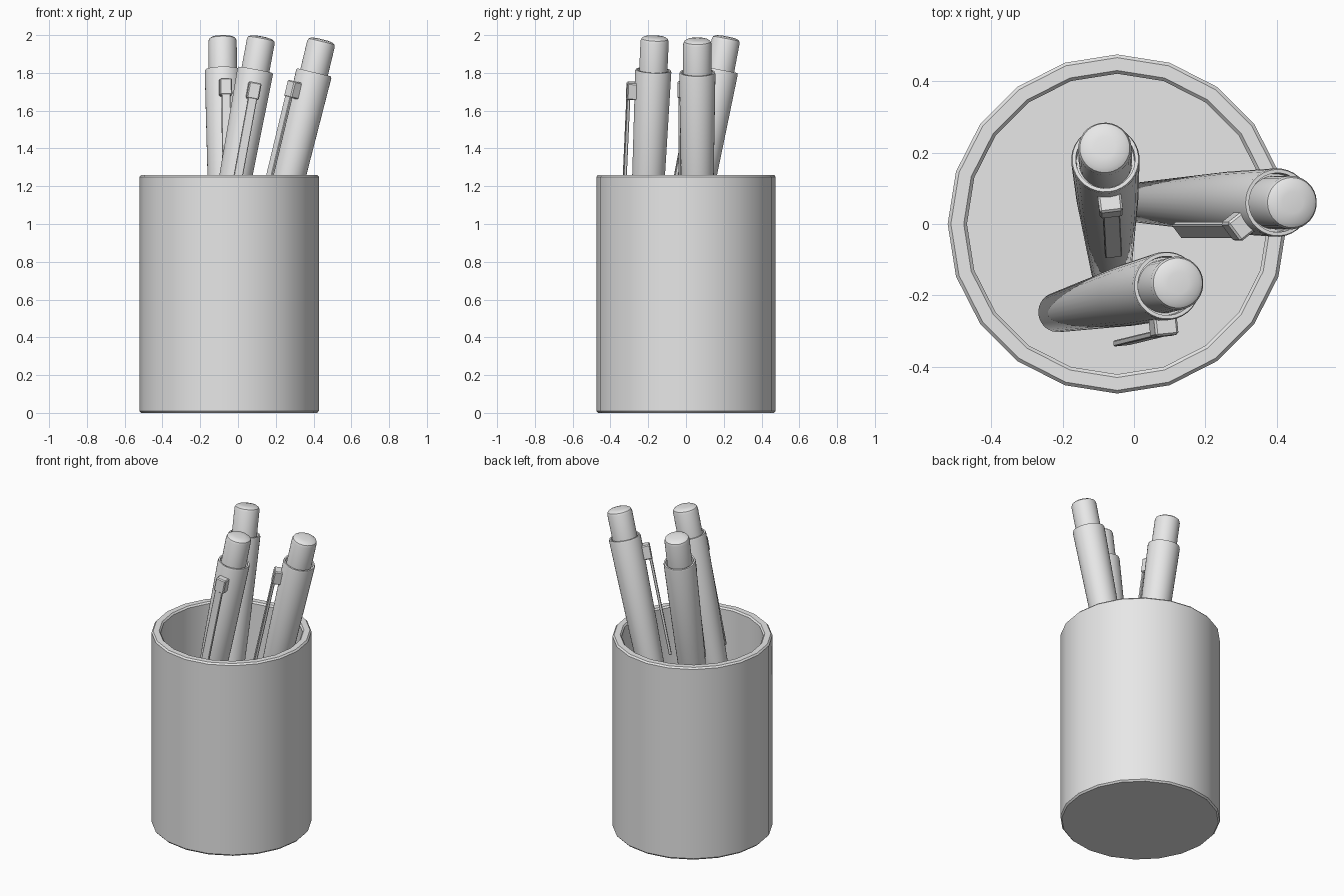
import bpy
import bmesh
from math import cos, sin, pi, radians
from mathutils import Matrix, Vector

cube = bpy.data.objects.get("Cube")
if cube:
    bpy.data.objects.remove(cube, do_unlink=True)

grey = bpy.data.materials.new("light_grey")
grey.use_nodes = True
grey.diffuse_color = (0.8, 0.8, 0.8, 1)
grey.node_tree.nodes["Principled BSDF"].inputs["Base Color"].default_value = grey.diffuse_color


def finish(name, bm, matrix):
    """Turn a bmesh into a placed, smooth shaded object."""
    bmesh.ops.recalc_face_normals(bm, faces=bm.faces)
    mesh = bpy.data.meshes.new(name)
    bm.to_mesh(mesh)
    bm.free()
    mesh.materials.append(grey)
    obj = bpy.data.objects.new(name, mesh)
    bpy.context.collection.objects.link(obj)
    obj.matrix_world = matrix
    bpy.ops.object.select_all(action="DESELECT")
    obj.select_set(True)
    bpy.context.view_layer.objects.active = obj
    bpy.ops.object.shade_smooth_by_angle(angle=radians(30))
    return obj


def lathe(name, profile, sides, matrix):
    """Revolve (radius, height) points around z and cap both ends."""
    bm = bmesh.new()
    rings = [[bm.verts.new((r * cos(2 * pi * i / sides), r * sin(2 * pi * i / sides), z))
              for i in range(sides)] for r, z in profile]
    for low, high in zip(rings, rings[1:]):
        for i in range(sides):
            j = (i + 1) % sides
            bm.faces.new((low[i], low[j], high[j], high[i]))
    bm.faces.new(rings[0])
    bm.faces.new(rings[-1])
    return finish(name, bm, matrix)


def box(name, low, high, bevel, matrix):
    """Box between two corners with softened edges."""
    low, high = Vector(low), Vector(high)
    bm = bmesh.new()
    bmesh.ops.create_cube(bm, size=1)
    for v in bm.verts:
        v.co = (low + high) / 2 + v.co * (high - low)
    bmesh.ops.bevel(bm, geom=bm.edges[:], offset=bevel, segments=1, affect="EDGES")
    return finish(name, bm, matrix)


def pen_frame(top, lean, clip_side):
    """Frame with z along the pen and x towards its clip."""
    z = Vector(lean).normalized()
    x = Vector(clip_side)
    x = (x - z * x.dot(z)).normalized()
    rot = Matrix((x, z.cross(x), z)).transposed().to_4x4()
    return Matrix.Translation(top) @ rot


# Cup with thick wall and softened rim
CUP = [(0.466, 0), (0.475, 0.01), (0.475, 1.25), (0.466, 1.26),
       (0.43, 1.26), (0.421, 1.25), (0.421, 0.05)]
lathe("cup", CUP, 20, Matrix.Translation((-0.047, 0, 0)))

# Pen profiles, measured down from the button top
BUTTON = [(0.075, -0.26), (0.075, -0.025), (0.07, -0.012), (0.058, -0.004), (0.03, 0)]
BARREL = [(0.012, -1.95), (0.03, -1.92), (0.056, -1.86), (0.087, -0.75),
          (0.096, -0.19), (0.093, -0.18), (0.083, -0.18), (0.081, -0.22)]

# Pens: top point, lean direction, clip direction
PENS = {
    "front_pen": ((0.125, -0.165, 1.992), (0.185, 0.045, 1), (0.1, -1, 0)),
    "back_pen": ((-0.082, 0.215, 1.993), (-0.01, 0.19, 1), (0.12, -1, 0)),
    "left_pen": ((0.445, 0.06, 1.978), (0.24, 0, 1), (-0.8, -0.6, 0)),
}
for name, (top, lean, side) in PENS.items():
    frame = pen_frame(top, lean, side)
    lathe(name + "_button", BUTTON, 32, frame)
    lathe(name + "_barrel", BARREL, 32, frame)
    box(name + "_clip_block", (0.08, -0.033, -0.34), (0.137, 0.033, -0.25), 0.006, frame)
    box(name + "_clip_strip", (0.118, -0.024, -0.95), (0.135, 0.024, -0.3), 0.003, frame)
